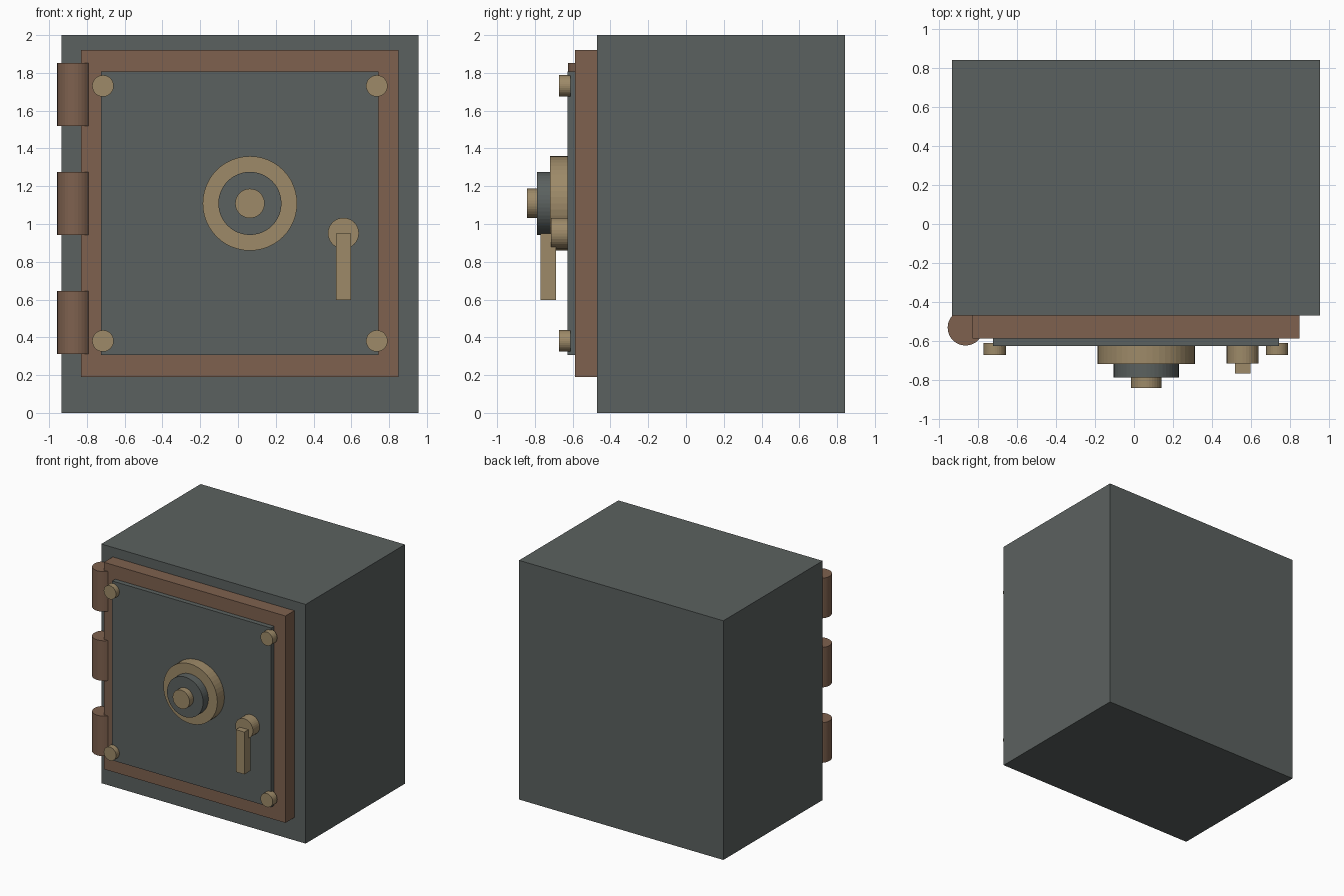
import bpy
from math import radians

if "Cube" in bpy.data.objects:
    bpy.data.objects.remove(bpy.data.objects["Cube"])


def material(name, color):
    m = bpy.data.materials.new(name)
    m.diffuse_color = (*color, 1)
    m.use_nodes = True
    m.node_tree.nodes["Principled BSDF"].inputs["Base Color"].default_value = m.diffuse_color
    return m


STEEL = material("dark_steel", (0.105, 0.12, 0.115))
BRONZE = material("bronze", (0.21, 0.12, 0.077))
BRASS = material("brass", (0.34, 0.255, 0.14))


def box(name, x, y, z, mat):
    """Box from (min, max) ranges along each axis."""
    ranges = (x, y, z)
    bpy.ops.mesh.primitive_cube_add(size=1, location=[(a + b) / 2 for a, b in ranges])
    ob = bpy.context.object
    ob.name = name
    ob.scale = [b - a for a, b in ranges]
    bpy.ops.object.transform_apply(location=False, rotation=False, scale=True)
    ob.data.materials.append(mat)
    return ob


def cylinder(name, radius, depth, center, mat, facing_front=True, sides=32):
    rot = (radians(90), 0, 0) if facing_front else (0, 0, 0)
    bpy.ops.mesh.primitive_cylinder_add(vertices=sides, radius=radius, depth=depth,
                                        location=center, rotation=rot)
    ob = bpy.context.object
    ob.name = name
    ob.data.materials.append(mat)
    return ob


def disc(name, radius, x, z, back, front, mat, sides=32):
    """Round part facing the front, spanning back..front in y."""
    return cylinder(name, radius, back - front, (x, (back + front) / 2, z), mat, sides=sides)


# Safe body, door frame and door panel
box("safe_body", (-0.935, 0.955), (-0.47, 0.842), (0, 2), STEEL)
box("door_frame", (-0.83, 0.85), (-0.587, -0.47), (0.19, 1.92), BRONZE)
box("door_panel", (-0.725, 0.745), (-0.627, -0.587), (0.307, 1.807), STEEL)

# Three hinge barrels on the left edge
for i, z in enumerate((0.478, 1.108, 1.686)):
    cylinder(f"hinge_{i + 1}", 0.092, 0.335, (-0.865, -0.532, z), BRONZE, facing_front=False)

# Corner bolts
for side, x in (("left", -0.715), ("right", 0.735)):
    for level, z in (("lower", 0.381), ("upper", 1.731)):
        disc(f"bolt_{level}_{side}", 0.057, x, z, -0.612, -0.672, BRASS)

# Combination dial: stepped discs
disc("dial_plate", 0.25, 0.063, 1.109, -0.627, -0.72, BRASS, 48)
disc("dial_ring", 0.167, 0.063, 1.109, -0.72, -0.789, STEEL, 48)
disc("dial_knob", 0.078, 0.063, 1.109, -0.789, -0.842, BRASS)

# Handle: round boss and hanging lever
disc("handle_boss", 0.082, 0.558, 0.951, -0.627, -0.716, BRASS)
box("handle_lever", (0.518, 0.597), (-0.769, -0.688), (0.597, 0.951), BRASS)
